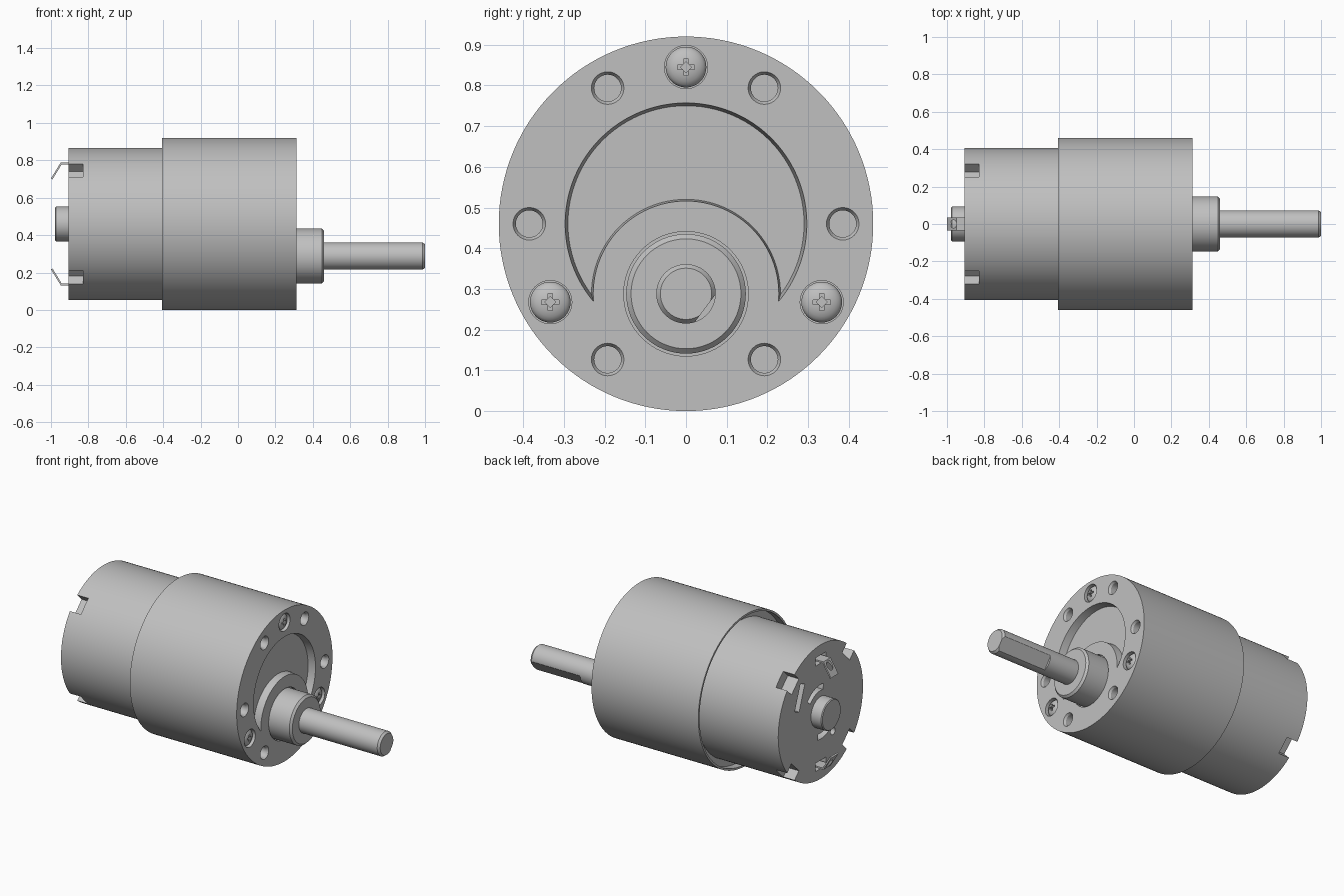
import bpy, bmesh
from math import sin, cos, pi, radians
from mathutils import Vector

if "Cube" in bpy.data.objects:
    bpy.data.objects.remove(bpy.data.objects["Cube"])

AXIS_Z = 0.46      # height of the body axis
SHAFT_Z = 0.288    # height of the offset output shaft
FACE = 0.313       # front face of the gearbox
BACK = -0.905      # rear face of the motor can
PITCH = 0.385      # bolt circle radius

steel = bpy.data.materials.new("steel_grey")
steel.use_nodes = True
grey = (0.527, 0.527, 0.527, 1)
steel.diffuse_color = grey
steel.node_tree.nodes["Principled BSDF"].inputs["Base Color"].default_value = grey


def finish(name, bm):
    bmesh.ops.recalc_face_normals(bm, faces=bm.faces)
    mesh = bpy.data.meshes.new(name)
    bm.to_mesh(mesh)
    bm.free()
    mesh.materials.append(steel)
    obj = bpy.data.objects.new(name, mesh)
    bpy.context.collection.objects.link(obj)
    return obj


def lathe(name, profile, y=0, z=AXIS_Z, steps=48):
    """Spin (x, radius) points about an axis along x."""
    bm = bmesh.new()
    verts = [bm.verts.new((x, y, z + r)) for x, r in profile]
    edges = [bm.edges.new(pair) for pair in zip(verts, verts[1:])]
    bmesh.ops.spin(bm, geom=verts + edges, cent=(0, y, z), axis=(1, 0, 0),
                   angle=2 * pi, steps=steps, use_merge=True)
    bmesh.ops.remove_doubles(bm, verts=bm.verts, dist=1e-5)
    return finish(name, bm)


def prism(name, points, lo, hi, axis="X"):
    """Extrude a 2D outline along an axis."""
    place = {"X": lambda a, b, t: (t, a, b),
             "Y": lambda a, b, t: (a, t, b),
             "Z": lambda a, b, t: (a, b, t)}[axis]
    bm = bmesh.new()
    face = bm.faces.new([bm.verts.new(place(a, b, lo)) for a, b in points])
    moved = bmesh.ops.extrude_face_region(bm, geom=[face])["geom"]
    shift = Vector(place(0, 0, hi - lo))
    bmesh.ops.translate(bm, vec=shift,
                        verts=[v for v in moved if isinstance(v, bmesh.types.BMVert)])
    return finish(name, bm)


def box_outline(cy, cz, width, height, turn=0):
    c, s = cos(turn), sin(turn)
    corners = ((-1, -1), (1, -1), (1, 1), (-1, 1))
    return [(cy + c * i * width / 2 - s * j * height / 2,
             cz + s * i * width / 2 + c * j * height / 2) for i, j in corners]


def arc_outline(inner, outer, start, end, n=16):
    angles = [radians(start + (end - start) * i / n) for i in range(n + 1)]
    return ([(outer * cos(a), AXIS_Z + outer * sin(a)) for a in angles]
            + [(inner * cos(a), AXIS_Z + inner * sin(a)) for a in reversed(angles)])


def polar(radius, degrees):
    a = radians(degrees)
    return radius * cos(a), AXIS_Z + radius * sin(a)


def cut(obj, *cutters):
    for cutter in cutters:
        cutter.hide_render = True
        mod = obj.modifiers.new("cut", "BOOLEAN")
        mod.operation, mod.solver, mod.object = "DIFFERENCE", "EXACT", cutter
        bpy.context.view_layer.objects.active = obj
        bpy.ops.object.modifier_apply(modifier=mod.name)
        bpy.data.objects.remove(cutter)
    return obj


parts = []

# Gearbox housing with a thin rear rim
gearbox = lathe("gearbox_housing", [(-0.36, 0), (-0.36, 0.448), (-0.405, 0.448),
                (-0.405, 0.46), (FACE, 0.46), (FACE, 0)], steps=128)

# Crescent recess: a round pocket that leaves a raised disc around the boss
floor, above = FACE - 0.045, FACE + 0.02
pocket = lathe("pocket_cutter", [(floor, 0), (floor, 0.29), (FACE, 0.297),
               (above, 0.3), (above, 0)], steps=96)
disc = lathe("disc_cutter", [(floor - 0.02, 0), (floor - 0.02, 0.234), (FACE, 0.228),
             (above + 0.02, 0.226), (above + 0.02, 0)], z=SHAFT_Z, steps=96)
cut(pocket, disc)
cut(gearbox, pocket)

# Clearance ring around the boss
cut(gearbox, lathe("boss_seat_cutter", [(FACE - 0.02, 0), (FACE - 0.02, 0.153),
    (above, 0.153), (above, 0)], z=SHAFT_Z, steps=64))

# Six chamfered mounting holes
for i in range(6):
    y, z = polar(PITCH, 60 * i)
    cut(gearbox, lathe("hole_cutter", [(FACE - 0.1, 0), (FACE - 0.1, 0.033),
        (FACE - 0.012, 0.033), (FACE, 0.04), (above, 0.04), (above, 0)], y, z, 32))

# Three domed cross-head screws in counterbores
for i, angle in enumerate((90, 210, 330)):
    y, z = polar(PITCH, angle)
    cut(gearbox, lathe("counterbore_cutter", [(FACE - 0.04, 0), (FACE - 0.04, 0.053),
        (above, 0.053), (above, 0)], y, z, 40))
    dome = [(FACE - 0.025 + 0.025 * cos(t), 0.05 * sin(t))
            for t in [pi / 2 * k / 6 for k in range(7)]]
    screw = lathe(f"screw_{i + 1}", dome + [(FACE - 0.045, 0.05), (FACE - 0.045, 0)], y, z, 40)
    cut(screw,
        prism("slot_cutter", box_outline(y, z, 0.042, 0.011), FACE - 0.022, above),
        prism("slot_cutter", box_outline(y, z, 0.011, 0.042), FACE - 0.022, above),
        prism("slot_cutter", box_outline(y, z, 0.019, 0.019, pi / 4), FACE - 0.026, above))
    parts.append(screw)
parts.append(gearbox)

# Output boss and shaft with a flat on its outer half
parts.append(lathe("output_boss", [(FACE - 0.03, 0), (FACE - 0.03, 0.147), (0.448, 0.147),
             (0.46, 0.135), (0.46, 0)], z=SHAFT_Z, steps=64))
shaft = lathe("output_shaft", [(0.44, 0), (0.44, 0.073), (0.987, 0.073),
              (1.0, 0.063), (1.0, 0)], z=SHAFT_Z, steps=64)
turn = radians(-37)
reach = 0.059 + 0.05
cut(shaft, prism("flat_cutter", box_outline(reach * cos(turn), SHAFT_Z + reach * sin(turn),
    0.1, 0.2, turn), 0.66, 1.05))
parts.append(shaft)

# Motor can with four edge notches
motor = lathe("motor_can", [(BACK, 0), (BACK, 0.407), (-0.35, 0.407), (-0.35, 0)], steps=128)
for angle in (45, 135, 225, 315):
    y, z = polar(0.395, angle)
    cut(motor, prism("notch_cutter", box_outline(y, z, 0.1, 0.1, radians(angle)),
        BACK - 0.05, -0.83))

# Rear vents, terminal pockets and a small hole
vents = [arc_outline(0.13, 0.165, 40, 100), arc_outline(0.13, 0.165, 220, 280),
         box_outline(0.2, 0.62, 0.045, 0.16, radians(20)),
         box_outline(0, AXIS_Z + 0.32, 0.1, 0.05), box_outline(0, AXIS_Z - 0.32, 0.1, 0.05)]
for outline in vents:
    cut(motor, prism("vent_cutter", outline, BACK - 0.05, BACK + 0.04))
y, z = polar(0.2, 234)
cut(motor, lathe("pin_hole_cutter", [(BACK - 0.05, 0), (BACK - 0.05, 0.022),
    (BACK + 0.04, 0.022), (BACK + 0.04, 0)], y, z, 24))
parts.append(motor)

# Rear bearing cap
parts.append(lathe("rear_bearing_cap", [(-0.978, 0), (-0.978, 0.088), (-0.973, 0.093),
             (-0.88, 0.093), (-0.88, 0)], steps=64))

# Bent solder terminals with an eyelet
for name, side in (("upper_terminal", 1), ("lower_terminal", -1)):
    path = [(-0.85, 0.328), (-0.948, 0.328), (-1.0, 0.243),
            (-0.992, 0.238), (-0.943, 0.318), (-0.85, 0.318)]
    tab = prism(name, [(x, AXIS_Z + side * h) for x, h in path], -0.035, 0.035, "Y")
    eyelet = [(-0.965 + 0.016 * cos(t), 0.022 * sin(t))
              for t in [2 * pi * k / 24 for k in range(24)]]
    middle = AXIS_Z + side * 0.29
    cut(tab, prism("eyelet_cutter", eyelet, middle - 0.1, middle + 0.1, "Z"))
    parts.append(tab)

# Smooth the round walls, keep machined edges sharp
bpy.ops.object.select_all(action="DESELECT")
for obj in parts:
    obj.select_set(True)
bpy.context.view_layer.objects.active = gearbox
bpy.ops.object.shade_smooth_by_angle(angle=radians(25))
